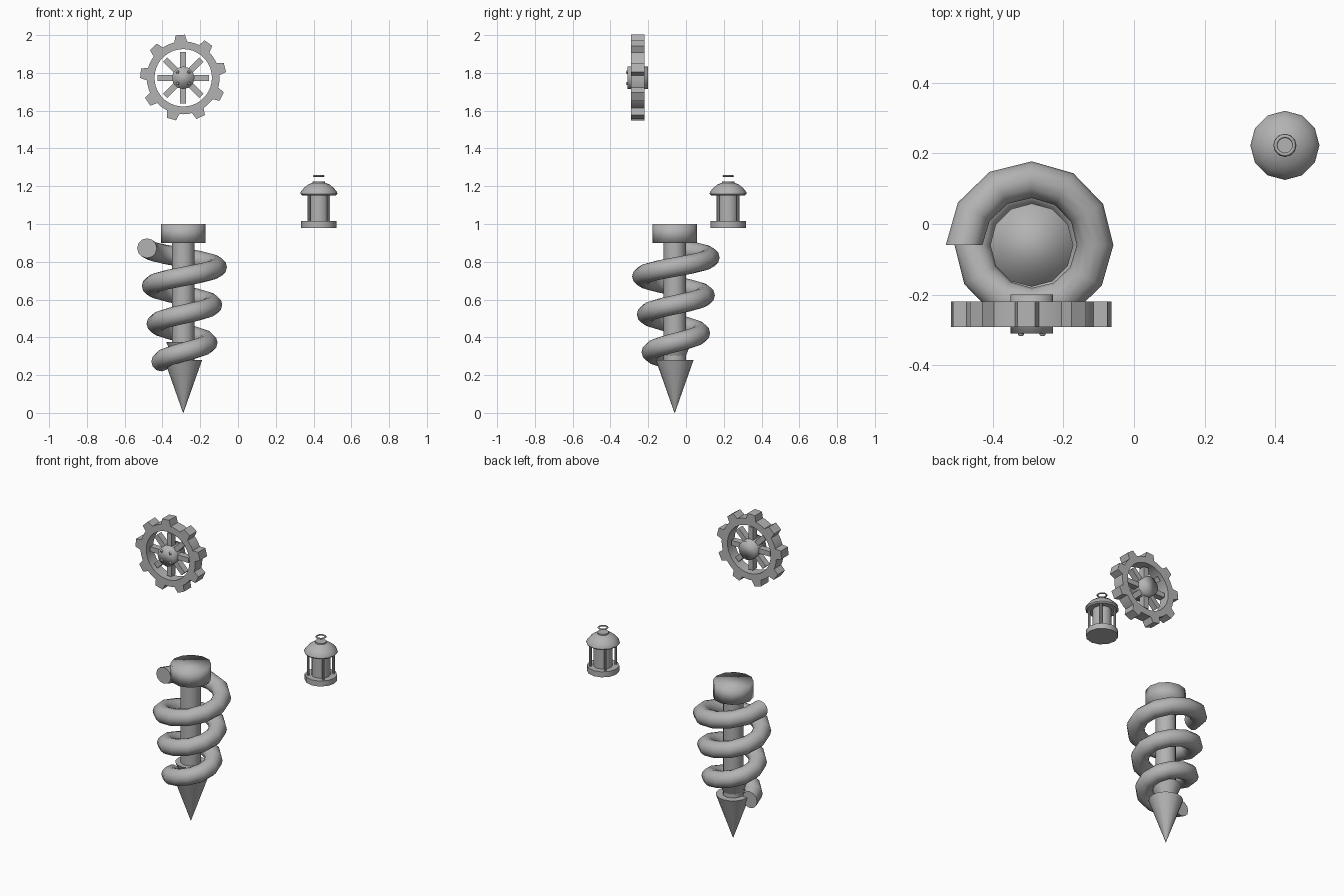
import bpy, bmesh
from math import sin, cos, pi, radians
from mathutils import Matrix, Vector

cube = bpy.data.objects.get("Cube")
if cube:
    bpy.data.objects.remove(cube)

grey = bpy.data.materials.new("plain_grey")
grey.use_nodes = True
COLOUR = (0.45, 0.45, 0.45, 1)
grey.diffuse_color = COLOUR
grey.node_tree.nodes["Principled BSDF"].inputs["Base Color"].default_value = COLOUR


def finish(name, bm, place, angle=40):
    bmesh.ops.recalc_face_normals(bm, faces=bm.faces)
    bm.transform(place)
    mesh = bpy.data.meshes.new(name)
    bm.to_mesh(mesh)
    bm.free()
    mesh.materials.append(grey)
    obj = bpy.data.objects.new(name, mesh)
    bpy.context.collection.objects.link(obj)
    bpy.ops.object.select_all(action='DESELECT')
    obj.select_set(True)
    bpy.context.view_layer.objects.active = obj
    bpy.ops.object.shade_smooth_by_angle(angle=radians(angle))
    return obj


def lathe(name, profile, place, sides=12, angle=40, closed=False):
    """Spin (radius, height) points about the local z axis."""
    bm = bmesh.new()
    rings = [[bm.verts.new((r * cos(2 * pi * i / sides), r * sin(2 * pi * i / sides), z))
              for i in range(sides)] for r, z in profile]
    pairs = list(zip(rings, rings[1:]))
    if closed:
        pairs.append((rings[-1], rings[0]))
    else:
        bm.faces.new(rings[0])
        bm.faces.new(rings[-1])
    for a, b in pairs:
        for i in range(sides):
            j = (i + 1) % sides
            bm.faces.new((a[i], a[j], b[j], b[i]))
    return finish(name, bm, place, angle)


def prism(name, outline, depth, place):
    """Extrude a 2D outline symmetrically along local z."""
    bm = bmesh.new()
    face = bm.faces.new([bm.verts.new((x, y, -depth / 2)) for x, y in outline])
    new = bmesh.ops.extrude_face_region(bm, geom=[face])["geom"]
    bmesh.ops.translate(bm, vec=(0, 0, depth),
                        verts=[v for v in new if isinstance(v, bmesh.types.BMVert)])
    return finish(name, bm, place)


# Drill: head, shaft and two stacked points
drill = Matrix.Translation((-0.29, -0.06, 0))
lathe("drill_head", [(0.118, 0.9), (0.118, 1.0)], drill, angle=100)
lathe("drill_shaft", [(0.06, 0.2), (0.06, 0.92)], drill)
lathe("drill_tip", [(0.001, 0), (0.1, 0.28)], drill, sides=16)
lathe("drill_collar", [(0.02, 0.21), (0.09, 0.375)], drill, sides=16)

# Coil: a widening three-turn sweep of a round section
bm = bmesh.new()
STEPS, TURNS, SIDES, TUBE = 12, 3, 12, 0.052
rings = []
for k in range(STEPS * TURNS + 1):
    t = k / STEPS
    a = pi + 2 * pi * t
    out = Vector((cos(a), sin(a), 0))
    centre = out * (0.117 + 0.025 * t) + Vector((0, 0, 0.272 + 0.2 * t))
    rings.append([bm.verts.new(centre + TUBE * (out * cos(2 * pi * i / SIDES)
                  + Vector((0, 0, sin(2 * pi * i / SIDES))))) for i in range(SIDES)])
for a, b in zip(rings, rings[1:]):
    for i in range(SIDES):
        j = (i + 1) % SIDES
        bm.faces.new((a[i], a[j], b[j], b[i]))
bm.faces.new(rings[0])
bm.faces.new(rings[-1])
finish("drill_coil", bm, drill, 60)

# Gear wheel: local z points to the front
wheel = Matrix.Translation((-0.29, -0.256, 1.774)) @ Matrix.Rotation(pi / 2, 4, 'X')
lathe("wheel_rim", [(0.152, -0.036), (0.193, -0.036), (0.193, 0.036), (0.152, 0.036)],
      wheel, sides=36, closed=True)
for i in range(9):
    turn = Matrix.Rotation(radians(94 + 40 * i), 4, 'Z')
    prism(f"wheel_tooth_{i + 1}",
          [(0.18, -0.036), (0.227, -0.025), (0.227, 0.025), (0.18, 0.036)], 0.072, wheel @ turn)
for i in range(8):
    turn = Matrix.Rotation(pi / 4 * i, 4, 'Z')
    prism(f"wheel_spoke_{i + 1}",
          [(0.03, -0.016), (0.136, -0.016), (0.136, 0.016), (0.03, 0.016)], 0.04, wheel @ turn)
lathe("wheel_hub", [(0.06, -0.056), (0.06, 0.054)], wheel, angle=100)
for i in range(4):
    spot = Matrix.Rotation(pi / 4 + pi / 2 * i, 4, 'Z') @ Matrix.Translation((0.043, 0, 0.05))
    lathe(f"hub_rivet_{i + 1}", [(0.009, 0), (0.009, 0.007), (0.005, 0.012)], wheel @ spot, sides=8)

# Lantern: base, glass, posts, domed roof and hanging ring
lantern = Matrix.Translation((0.428, 0.223, 0))
lathe("lantern_base", [(0.094, 0.98), (0.094, 1.015)], lantern)
lathe("lantern_glass", [(0.056, 1.01), (0.056, 1.16)], lantern)
for i in range(4):
    spot = Matrix.Rotation(pi / 4 + pi / 2 * i, 4, 'Z') @ Matrix.Translation((0.074, 0, 0))
    lathe(f"lantern_post_{i + 1}", [(0.008, 1.01), (0.008, 1.16)], lantern @ spot, sides=8)
lathe("lantern_roof", [(0.09, 1.152), (0.098, 1.16), (0.096, 1.17), (0.078, 1.192),
                       (0.055, 1.21), (0.033, 1.218), (0.033, 1.226)], lantern)
lathe("lantern_ring", [(0.021, 1.254), (0.026, 1.249), (0.032, 1.254), (0.026, 1.259)],
      lantern, sides=16, angle=100, closed=True)
